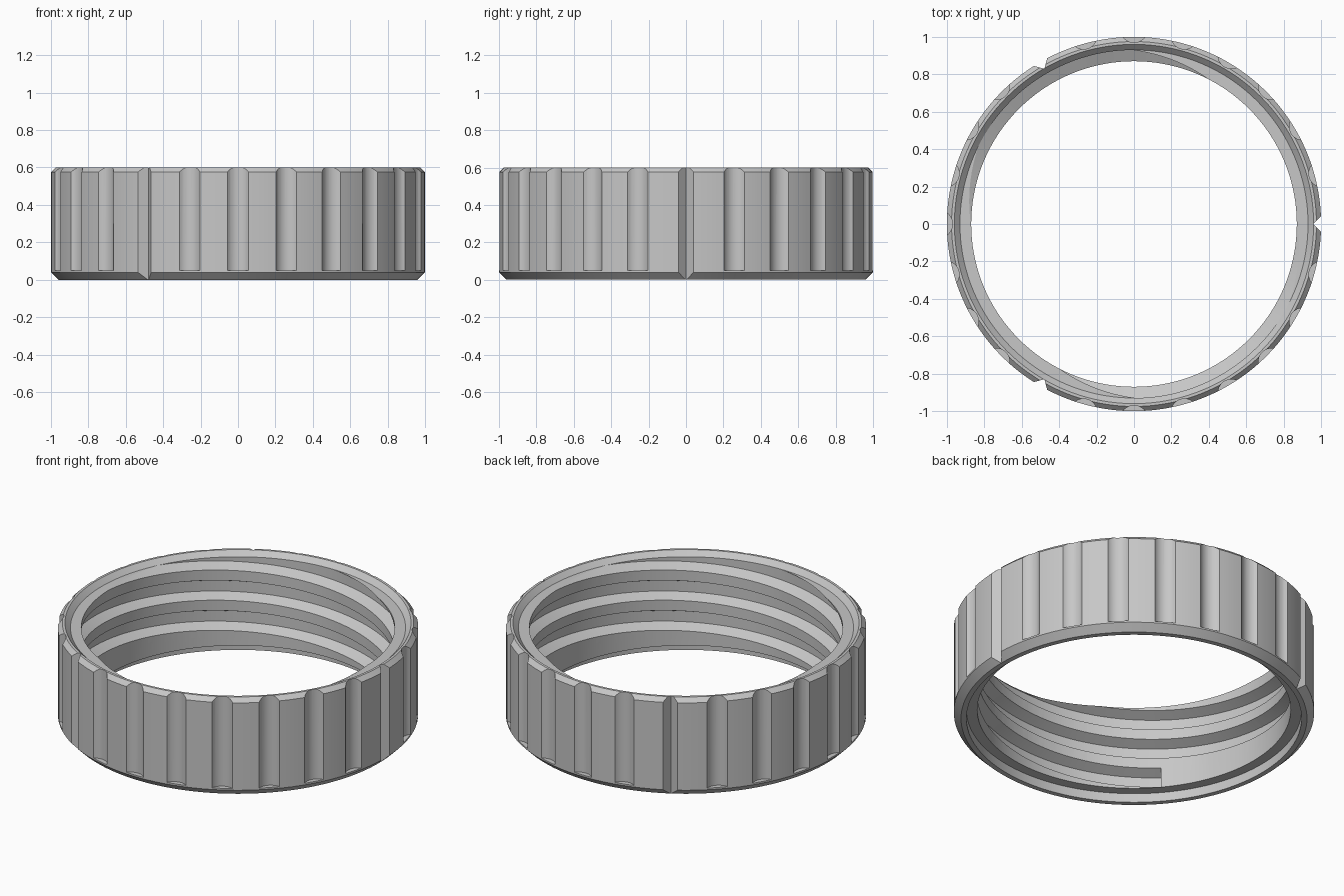
import bpy, bmesh
from math import radians, cos, sin, pi
from mathutils import Matrix

cube = bpy.data.objects.get("Cube")
if cube:
    bpy.data.objects.remove(cube)

grey = bpy.data.materials.new("plain_grey")
grey.use_nodes = True
colour = (0.57, 0.57, 0.57, 1)
grey.diffuse_color = colour
grey.node_tree.nodes["Principled BSDF"].inputs["Base Color"].default_value = colour


def make_object(name, bm):
    bmesh.ops.recalc_face_normals(bm, faces=bm.faces)
    mesh = bpy.data.meshes.new(name)
    bm.to_mesh(mesh)
    bm.free()
    mesh.materials.append(grey)
    obj = bpy.data.objects.new(name, mesh)
    bpy.context.collection.objects.link(obj)
    return obj


def sweep(bm, sections, closed):
    """Skin a list of closed (r, angle, z) sections; cap the ends if open."""
    rings = [[bm.verts.new((r * cos(a), r * sin(a), z)) for r, a, z in s] for s in sections]
    n = len(rings[0])
    pairs = list(zip(rings, rings[1:]))
    if closed:
        pairs.append((rings[-1], rings[0]))
    else:
        bm.faces.new(rings[0])
        bm.faces.new(rings[-1][::-1])
    for one, two in pairs:
        for i in range(n):
            j = (i + 1) % n
            bm.faces.new((one[i], one[j], two[j], two[i]))


def select(obj):
    bpy.ops.object.select_all(action='DESELECT')
    obj.select_set(True)
    bpy.context.view_layer.objects.active = obj


def cut(obj, cutter):
    cutter.hide_render = True
    mod = obj.modifiers.new("cut", 'BOOLEAN')
    mod.operation = 'DIFFERENCE'
    mod.solver = 'EXACT'
    mod.object = cutter
    select(obj)
    bpy.ops.object.modifier_apply(modifier=mod.name)
    bpy.data.objects.remove(cutter)


# Ring body: chamfered outside, narrow bore, lead-in above and counterbore below
SEG = 144
profile = [(0.96, 0), (1, 0.04), (1, 0.575), (0.975, 0.6), (0.96, 0.6),
           (0.93, 0.57), (0.87, 0.57), (0.87, 0.055), (0.93, 0.055), (0.93, 0)]
bm = bmesh.new()
sweep(bm, [[(r, 2 * pi * i / SEG, z) for r, z in profile] for i in range(SEG)], True)
body = make_object("threaded_ring", bm)

# Grip flutes every 15 degrees, with three full-height V notches in their place
bm = bmesh.new()
for k in range(24):
    turn = Matrix.Rotation(radians(15 * k), 4, 'Z')
    if k % 8:
        place = turn @ Matrix.Translation((1.043, 0, 0.45))
        bmesh.ops.create_cone(bm, cap_ends=True, segments=40, radius1=0.073,
                              radius2=0.073, depth=0.8, matrix=place)
    else:
        place = turn @ Matrix.Translation((1.045, 0, 0.3))
        bmesh.ops.create_cone(bm, cap_ends=True, segments=4, radius1=0.087,
                              radius2=0.087, depth=1, matrix=place)
cut(body, make_object("grip_cutter", bm))

# Two-start thread groove, blunt at the bottom and running out through the top
LEAD, STEP = 0.369, 2.5
bm = bmesh.new()
for start in (40, 220):
    sections = []
    for i in range(222):
        a = radians(start + STEP * i)
        z = 0.117 + LEAD * STEP * i / 360
        sections.append([(r, a, z + dz) for r, dz in
                         ((0.93, -0.032), (0.85, -0.07), (0.85, 0.07), (0.93, 0.032))])
    sweep(bm, sections, False)
cut(body, make_object("thread_cutter", bm))

select(body)
bpy.ops.object.shade_smooth_by_angle(angle=radians(18))
